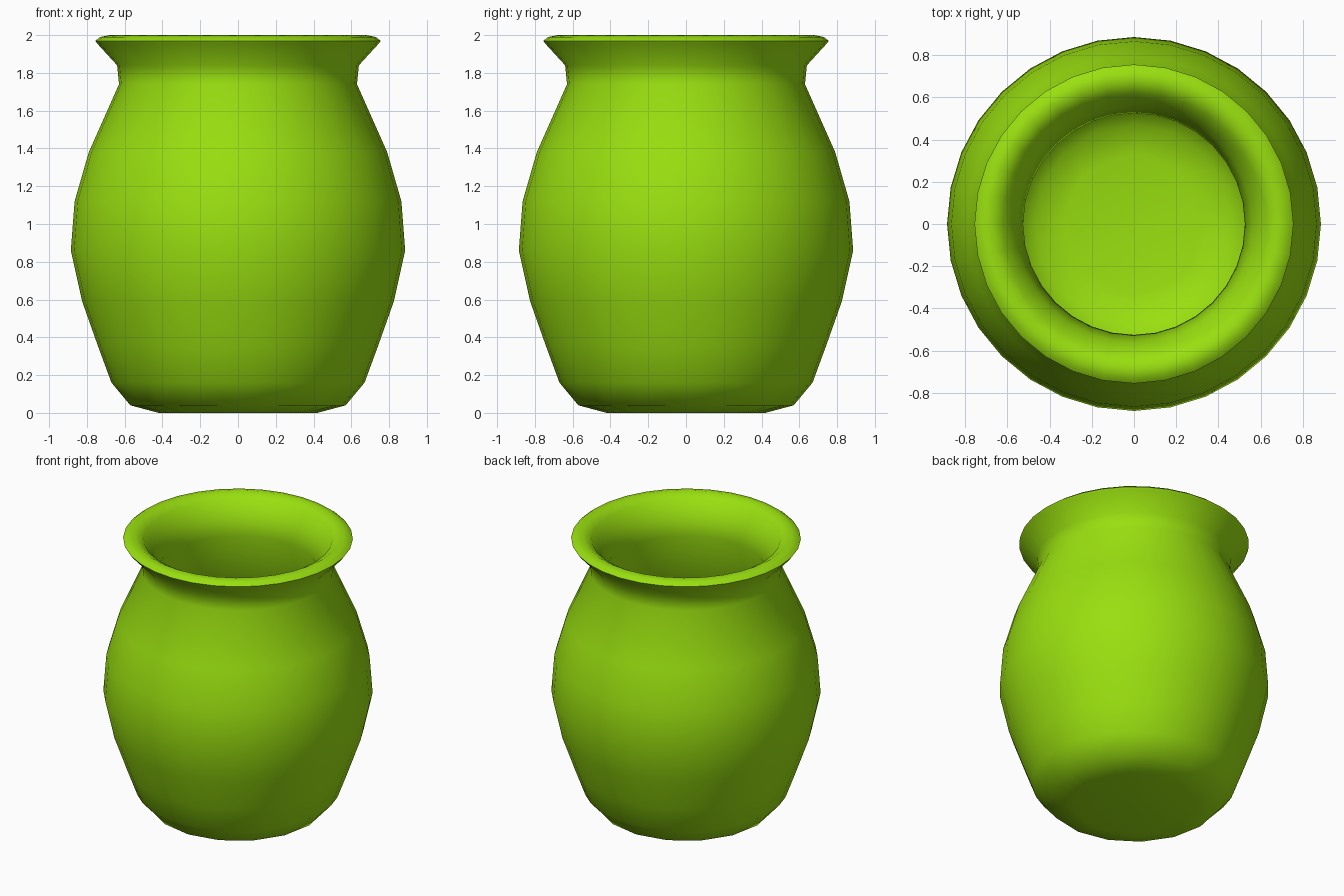
import bpy, bmesh, math

cube = bpy.data.objects.get("Cube")
if cube:
    bpy.data.objects.remove(cube)

SEGMENTS = 32

# Wall profile: radius, height, corner count of that ring
OUTSIDE = [(0.42, 0.0, 8), (0.57, 0.04, 16), (0.67, 0.16, 32), (0.74, 0.35, 32),
           (0.825, 0.59, 32), (0.885, 0.86, 32), (0.865, 1.12, 32), (0.79, 1.38, 32),
           (0.63, 1.74, 32), (0.64, 1.84, 32), (0.745, 1.955, 32), (0.755, 1.97, 32),
           (0.73, 1.99, 32), (0.68, 2.0, 32)]
INSIDE = [(0.62, 1.965, 32), (0.56, 1.86, 32), (0.525, 1.74, 32), (0.69, 1.36, 32),
          (0.76, 1.12, 32), (0.78, 0.86, 32), (0.72, 0.6, 32), (0.56, 0.22, 32),
          (0.47, 0.13, 16), (0.34, 0.1, 8)]


def add_ring(bm, radius, z, corners):
    """Ring of points lying on a regular polygon with the given corner count."""
    ring = []
    step = 2 * math.pi / corners
    for i in range(SEGMENTS):
        a = 2 * math.pi * i / SEGMENTS
        k = i % (SEGMENTS // corners)
        offset = 2 * math.pi * k / SEGMENTS - step / 2
        r = radius * math.cos(step / 2) / math.cos(offset)
        ring.append(bm.verts.new((r * math.cos(a), r * math.sin(a), z)))
    return ring


# Glazed green
glaze = bpy.data.materials.new("green_glaze")
glaze.use_nodes = True
green = (0.32, 0.74, 0.005, 1)
glaze.diffuse_color = green
glaze.node_tree.nodes["Principled BSDF"].inputs["Base Color"].default_value = green

# Pot: outer wall, rolled rim, inner wall and both floors
bm = bmesh.new()
rings = [add_ring(bm, *row) for row in OUTSIDE + INSIDE]
for low, high in zip(rings, rings[1:]):
    for i in range(SEGMENTS):
        j = (i + 1) % SEGMENTS
        bm.faces.new((low[i], low[j], high[j], high[i]))
bm.faces.new(rings[0][::-1])
bm.faces.new(rings[-1])
bmesh.ops.recalc_face_normals(bm, faces=bm.faces)

mesh = bpy.data.meshes.new("pot")
bm.to_mesh(mesh)
bm.free()
mesh.materials.append(glaze)
pot = bpy.data.objects.new("pot", mesh)
bpy.context.collection.objects.link(pot)

# Smooth shading
bpy.ops.object.select_all(action='DESELECT')
pot.select_set(True)
bpy.context.view_layer.objects.active = pot
bpy.ops.object.shade_smooth_by_angle(angle=math.radians(65))
